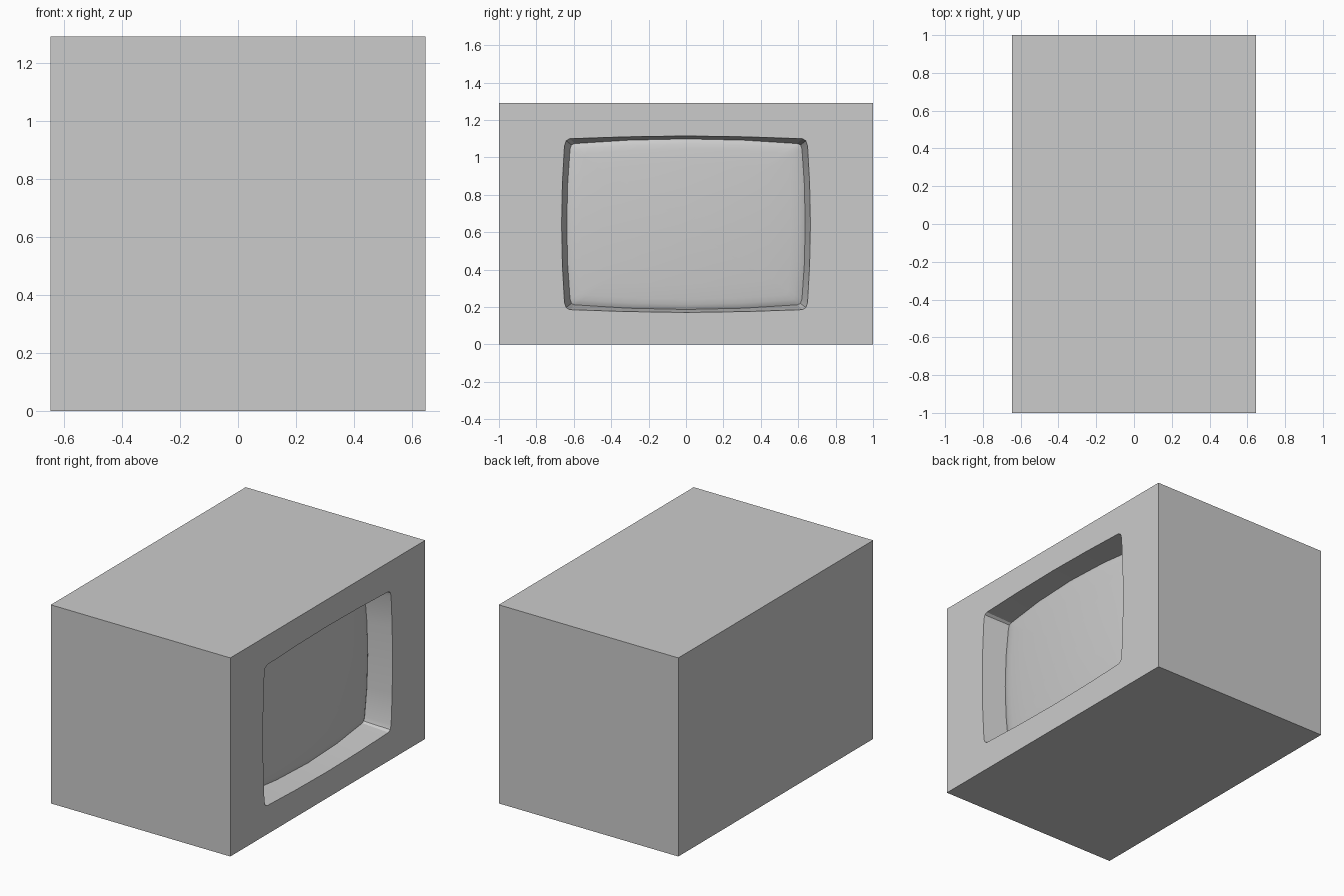
import bpy, bmesh

if "Cube" in bpy.data.objects:
    bpy.data.objects.remove(bpy.data.objects["Cube"])

HX, HY, H = 0.645, 1.0, 1.29
ZC = 0.643

# Quarter outlines (y, z from the opening centre), side middle to top middle
OUTER = [(0.665, 0), (0.661, 0.22), (0.65, 0.418), (0.641, 0.446), (0.622, 0.457), (0.33, 0.467), (0, 0.472)]
INNER = [(0.637, 0), (0.633, 0.21), (0.62, 0.40), (0.612, 0.424), (0.595, 0.431), (0.31, 0.449), (0, 0.456)]


def full_loop(q):
    """Mirror a quarter outline into a closed loop."""
    half = q + [(-y, z) for y, z in reversed(q[:-1])]
    return half + [(y, -z) for y, z in reversed(half[1:-1])]


def dome(y, z):
    """Depth of the gently bulging screen."""
    return HX - 0.115 - (y * y + z * z) / 13


def bridge(bm, a, b):
    n = len(a)
    for i in range(n):
        j = (i + 1) % n
        bm.faces.new((a[i], a[j], b[j], b[i]))


def finish(bm, name):
    me = bpy.data.meshes.new(name)
    bm.to_mesh(me)
    bm.free()
    ob = bpy.data.objects.new(name, me)
    bpy.context.collection.objects.link(ob)
    bpy.ops.object.select_all(action='DESELECT')
    ob.select_set(True)
    bpy.context.view_layer.objects.active = ob
    bpy.ops.object.shade_smooth_by_angle(angle=0.4)
    return ob


outer, inner = full_loop(OUTER), full_loop(INNER)

# Cabinet: box with an opening in its right side and a tapered recess
bm = bmesh.new()
rect = [(-HY, 0), (HY, 0), (HY, H), (-HY, H)]
right = [bm.verts.new((HX, y, z)) for y, z in rect]
left = [bm.verts.new((-HX, y, z)) for y, z in rect]
bridge(bm, left, right)
bm.faces.new(left[::-1])
rim = [bm.verts.new((HX, y, ZC + z)) for y, z in outer]
# right side is split into four panels around the opening
n = len(rim)
q = n // 4
mid = [bm.verts.new((HX, y, z)) for y, z in ((HY, ZC), (0, H), (-HY, ZC), (0, 0))]
corners = [right[2], right[3], right[0], right[1]]
for k in range(4):
    arc = [rim[(k * q + i) % n] for i in range(q + 1)]
    bm.faces.new([mid[k], corners[k], mid[(k + 1) % 4]] + arc[::-1])
back = [bm.verts.new((dome(y, z) - 0.012, y, ZC + z)) for y, z in inner]
bridge(bm, back, rim)
finish(bm, "cabinet")

# Screen: concentric rings forming a shallow dome with a rolled edge
bm = bmesh.new()
prev = None
for s, drop in ((1, 0.012), (0.975, 0.006), (0.94, 0.002), (0.88, 0), (0.7, 0), (0.45, 0), (0.2, 0)):
    ring = [bm.verts.new((dome(y * s, z * s) - drop, y * s, ZC + z * s)) for y, z in inner]
    if prev:
        bridge(bm, prev, ring)
    prev = ring
centre = bm.verts.new((dome(0, 0), 0, ZC))
for i in range(n):
    bm.faces.new((prev[i], prev[(i + 1) % n], centre))
finish(bm, "screen")

# Consistent outward facing for the cabinet panels
for ob in (bpy.data.objects["cabinet"],):
    bm = bmesh.new()
    bm.from_mesh(ob.data)
    bmesh.ops.remove_doubles(bm, verts=bm.verts, dist=1e-5)
    bmesh.ops.recalc_face_normals(bm, faces=bm.faces)
    bm.to_mesh(ob.data)
    bm.free()
